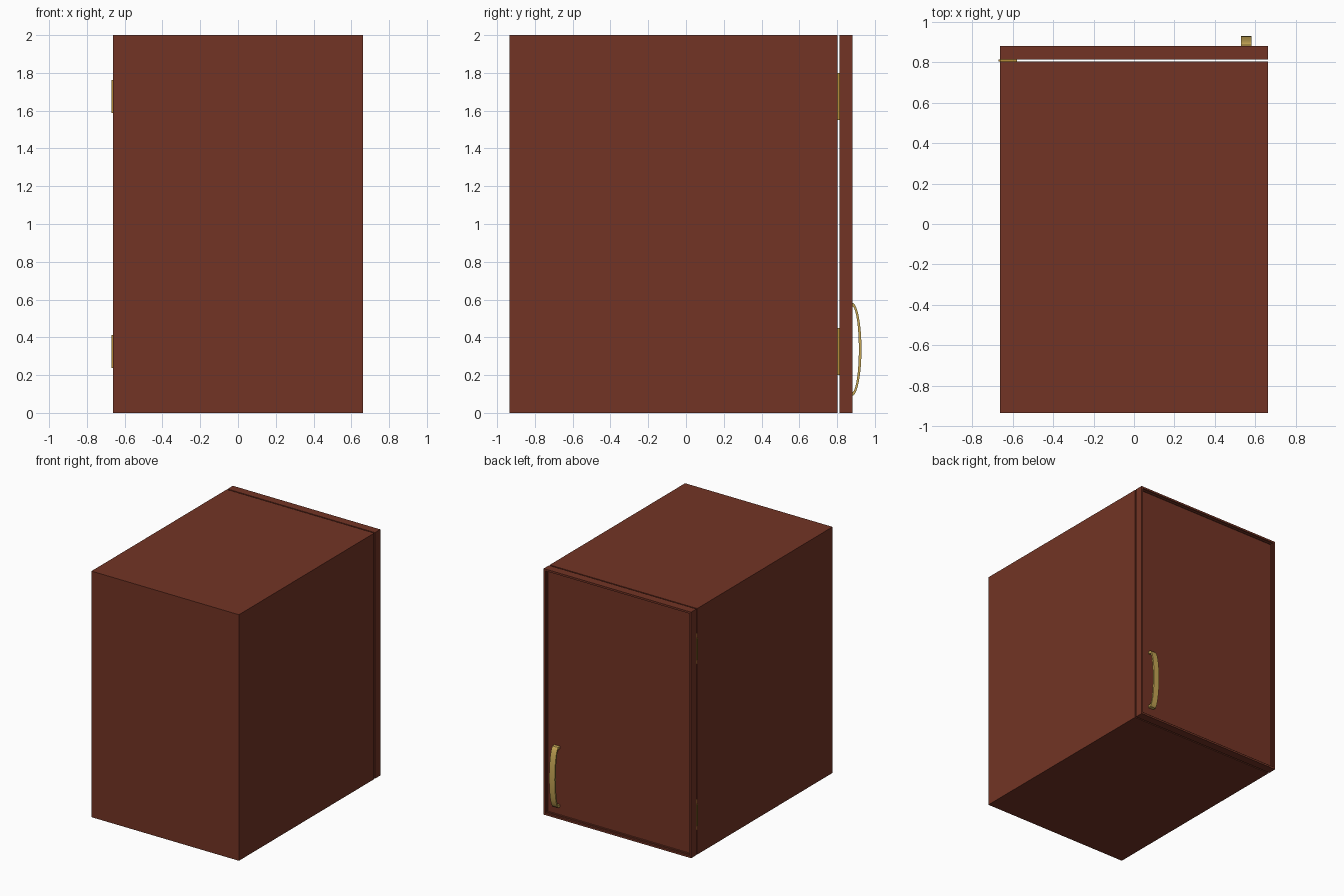
import bpy, bmesh, math

if "Cube" in bpy.data.objects:
    bpy.data.objects.remove(bpy.data.objects["Cube"])


def material(name, rgb):
    m = bpy.data.materials.new(name)
    m.diffuse_color = (*rgb, 1)
    m.use_nodes = True
    m.node_tree.nodes["Principled BSDF"].inputs["Base Color"].default_value = m.diffuse_color
    return m


WOOD = material("red brown wood", (0.17, 0.034, 0.018))
BRASS = material("brass", (0.56, 0.38, 0.09))
HINGE = material("dark brass", (0.46, 0.27, 0.04))


def finish(bm, name, mat):
    bmesh.ops.recalc_face_normals(bm, faces=bm.faces)
    me = bpy.data.meshes.new(name)
    bm.to_mesh(me)
    bm.free()
    me.materials.append(mat)
    ob = bpy.data.objects.new(name, me)
    bpy.context.collection.objects.link(ob)
    return ob


def box_bm(lo, hi):
    bm = bmesh.new()
    bmesh.ops.create_cube(bm, size=1)
    for v in bm.verts:
        v.co = [(a + b) / 2 + c * (b - a) for a, b, c in zip(lo, hi, v.co)]
    return bm


def door_side(bm):
    return max(bm.faces, key=lambda f: f.calc_center_median().y)


# Cabinet body, hollow and open towards the door
bm = box_bm((-0.663, -0.935, 0), (0.663, 0.803, 2))
face = door_side(bm)
bmesh.ops.inset_region(bm, faces=[face], thickness=0.07)
ext = bmesh.ops.extrude_face_region(bm, geom=[face])
bmesh.ops.translate(bm, vec=(0, -1.668, 0),
                    verts=[g for g in ext["geom"] if isinstance(g, bmesh.types.BMVert)])
bmesh.ops.delete(bm, geom=[face] if face.is_valid else [], context="FACES")
finish(bm, "cabinet_body", WOOD)

# Door with a raised lip and a stepped, sunken panel
bm = box_bm((-0.663, 0.813, 0), (0.663, 0.881, 2))
face = door_side(bm)
for width, depth in ((0.022, 0), (0.002, -0.012), (0.012, 0), (0.002, -0.008)):
    bmesh.ops.inset_region(bm, faces=[face], thickness=width, depth=depth)
finish(bm, "door", WOOD)

# Bowed handle: flat strip swept along half an ellipse
bm = bmesh.new()
N = 24
zc = 0.337
rings = []
for i in range(N + 1):
    t = math.pi * i / N
    ring = []
    for ry, rz in ((0.050, 0.247), (0.036, 0.228)):
        y = 0.879 + ry * math.sin(t)
        z = zc + rz * math.cos(t)
        if i in (0, N):
            y = 0.858          # feet reach the sunken panel
        ring.append((y, z))
    (yo, zo), (yi, zi) = ring
    rings.append([bm.verts.new(p) for p in
                  ((0.53, yo, zo), (0.58, yo, zo), (0.58, yi, zi), (0.53, yi, zi))])
for a, b in zip(rings, rings[1:]):
    for k in range(4):
        j = (k + 1) % 4
        bm.faces.new((a[k], a[j], b[j], b[k]))
bm.faces.new(rings[0])
bm.faces.new(rings[-1])
handle = finish(bm, "door_handle", BRASS)
bpy.context.view_layer.objects.active = handle
handle.select_set(True)
bpy.ops.object.shade_smooth_by_angle(angle=math.radians(35))

# Hinges: a plate in the door gap with a knuckle at its outer edge
for label, z in (("lower", 0.325), ("upper", 1.675)):
    finish(box_bm((-0.663, 0.803, z - 0.125), (-0.578, 0.813, z + 0.125)),
           label + "_hinge_plate", HINGE)
    finish(box_bm((-0.669, 0.803, z - 0.087), (-0.662, 0.813, z + 0.087)),
           label + "_hinge_knuckle", HINGE)
